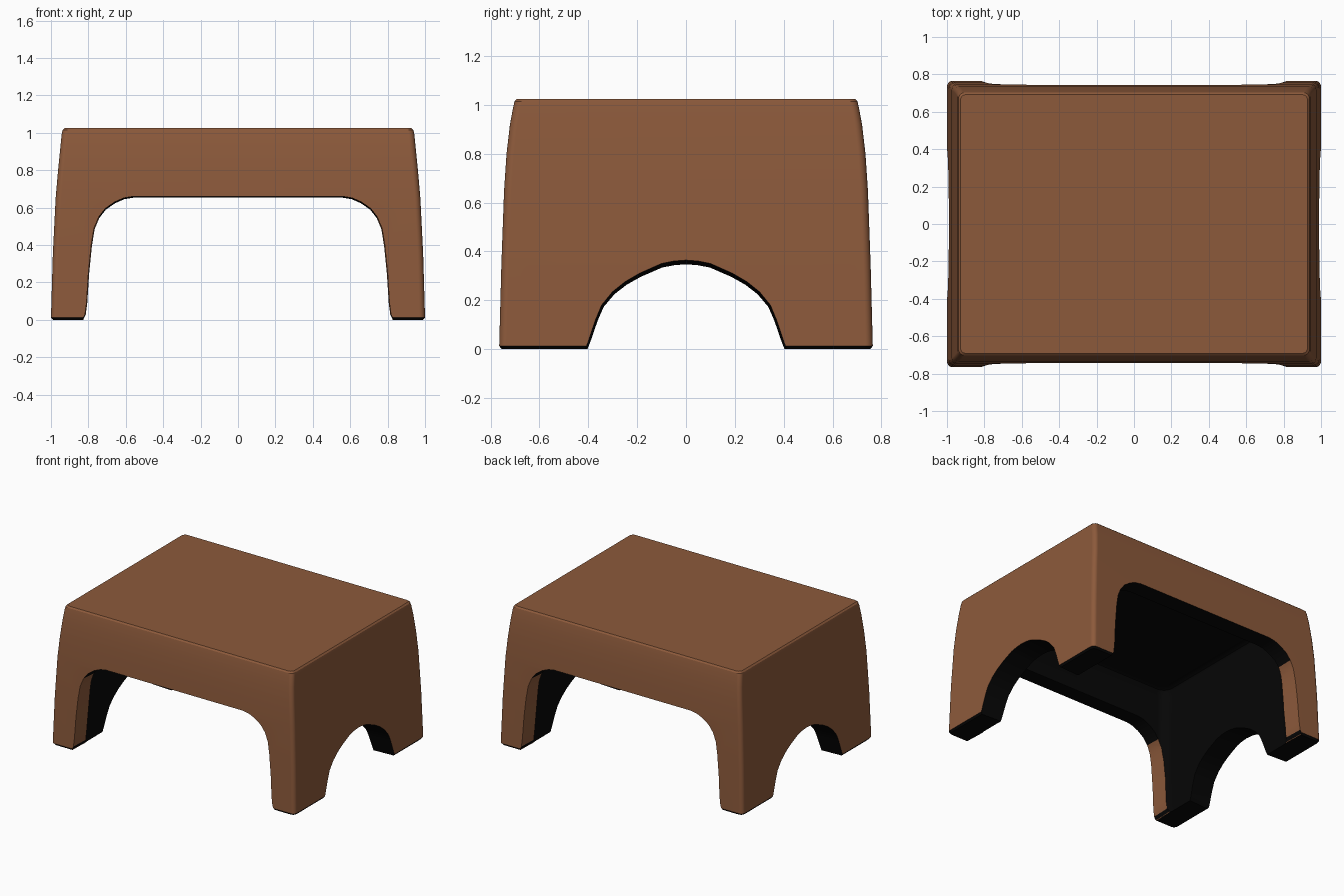
import bpy, bmesh, math

if "Cube" in bpy.data.objects:
    bpy.data.objects.remove(bpy.data.objects["Cube"])


def material(name, rgb):
    m = bpy.data.materials.new(name)
    m.diffuse_color = (*rgb, 1)
    m.use_nodes = True
    m.node_tree.nodes["Principled BSDF"].inputs["Base Color"].default_value = m.diffuse_color
    return m


MATS = [material("warm brown", (0.265, 0.102, 0.044)),
        material("underside black", (0.002, 0.002, 0.002))]


def loft(name, rings, mat):
    """Skin equal-length closed rings and cap both ends."""
    bm = bmesh.new()
    vs = [[bm.verts.new(p) for p in ring] for ring in rings]
    n = len(vs[0])
    for a, b in zip(vs, vs[1:]):
        for i in range(n):
            j = (i + 1) % n
            bm.faces.new((a[i], a[j], b[j], b[i]))
    bm.faces.new(vs[0])
    bm.faces.new(vs[-1])
    bmesh.ops.recalc_face_normals(bm, faces=bm.faces)
    me = bpy.data.meshes.new(name)
    for m in MATS:
        me.materials.append(m)
    for f in bm.faces:
        f.material_index = mat
    bm.to_mesh(me)
    bm.free()
    ob = bpy.data.objects.new(name, me)
    bpy.context.collection.objects.link(ob)
    return ob


def rounded_rect(z, hx, hy, r, seg=5):
    pts = []
    for k, (sx, sy) in enumerate([(1, 1), (-1, 1), (-1, -1), (1, -1)]):
        for i in range(seg + 1):
            a = math.pi / 2 * (k + i / seg)
            pts.append((sx * (hx - r) + r * math.cos(a),
                        sy * (hy - r) + r * math.sin(a), z))
    return pts


def mirrored(half):
    """Half profile from the floor up to the middle, mirrored."""
    return half + [(-u, v) for u, v in reversed(half) if u > 0]


# Outer body: tapered, slightly bowed walls
OUTER = [(0, .990, .755), (.013, 1.0, .765), (.35, .99, .756), (.65, .975, .745),
         (.80, .962, .735), (.92, .95, .721), (.99, .943, .708),
         (1.015, .938, .702), (1.025, .928, .692)]
body = loft("step_stool", [rounded_rect(z, x, y, .03) for z, x, y in OUTER], 0)

# Hollow underside: side walls start flush with the wide opening
INNER = [(-.1, .835, .655), (.01, .83, .652), (.25, .812, .645), (.5, .80, .635),
         (.86, .785, .605), (.90, .77, .59), (.92, .735, .555)]
hollow = loft("hollow_cutter", [rounded_rect(z, x, y, .07) for z, x, y in INNER], 1)

# Wide opening through front and back
wide = mirrored([(.85, -.1), (.83, .005), (.818, .03), (.81, .09), (.80, .25), (.785, .40),
                 (.77, .49), (.745, .55), (.71, .595), (.66, .63), (.61, .652), (.56, .66)])
opening = loft("front_opening_cutter",
               [[(u * s, y, v * (2 * s - 1)) for u, v in wide]
                for y, s in ((-1, 1), (-.735, 1), (-.6, .994),
                             (.6, .994), (.735, 1), (1, 1))], 0)

# Arch through both sides, narrowing slightly inwards
arch = mirrored([(.44, -.1), (.41, .005), (.40, .03), (.37, .12), (.345, .18), (.30, .235),
                 (.25, .275), (.19, .31), (.10, .35), (.05, .36), (0, .364)])
side_arch = loft("side_arch_cutter",
                 [[(x, u * (s + 1) / 2, v * s) for u, v in arch]
                  for x, s in ((-1.1, 1.02), (-.98, 1), (-.79, .95),
                               (.79, .95), (.98, 1), (1.1, 1.02))], 1)

cutters = [hollow, opening, side_arch]
for c in cutters:
    mod = body.modifiers.new(c.name, 'BOOLEAN')
    mod.operation = 'DIFFERENCE'
    mod.solver = 'EXACT'
    mod.object = c
    c.hide_render = True

bpy.context.view_layer.objects.active = body
body.select_set(True)
for mod in list(body.modifiers):
    bpy.ops.object.modifier_apply(modifier=mod.name)
for c in cutters:
    bpy.data.objects.remove(c)

# Downward faces (feet, opening tops) are black
for p in body.data.polygons:
    if p.normal.z < -.42:
        p.material_index = 1

bpy.ops.object.select_all(action='DESELECT')
body.select_set(True)
bpy.ops.object.shade_smooth_by_angle(angle=math.radians(28))
wn = body.modifiers.new("even_shading", 'WEIGHTED_NORMAL')
wn.keep_sharp = True
